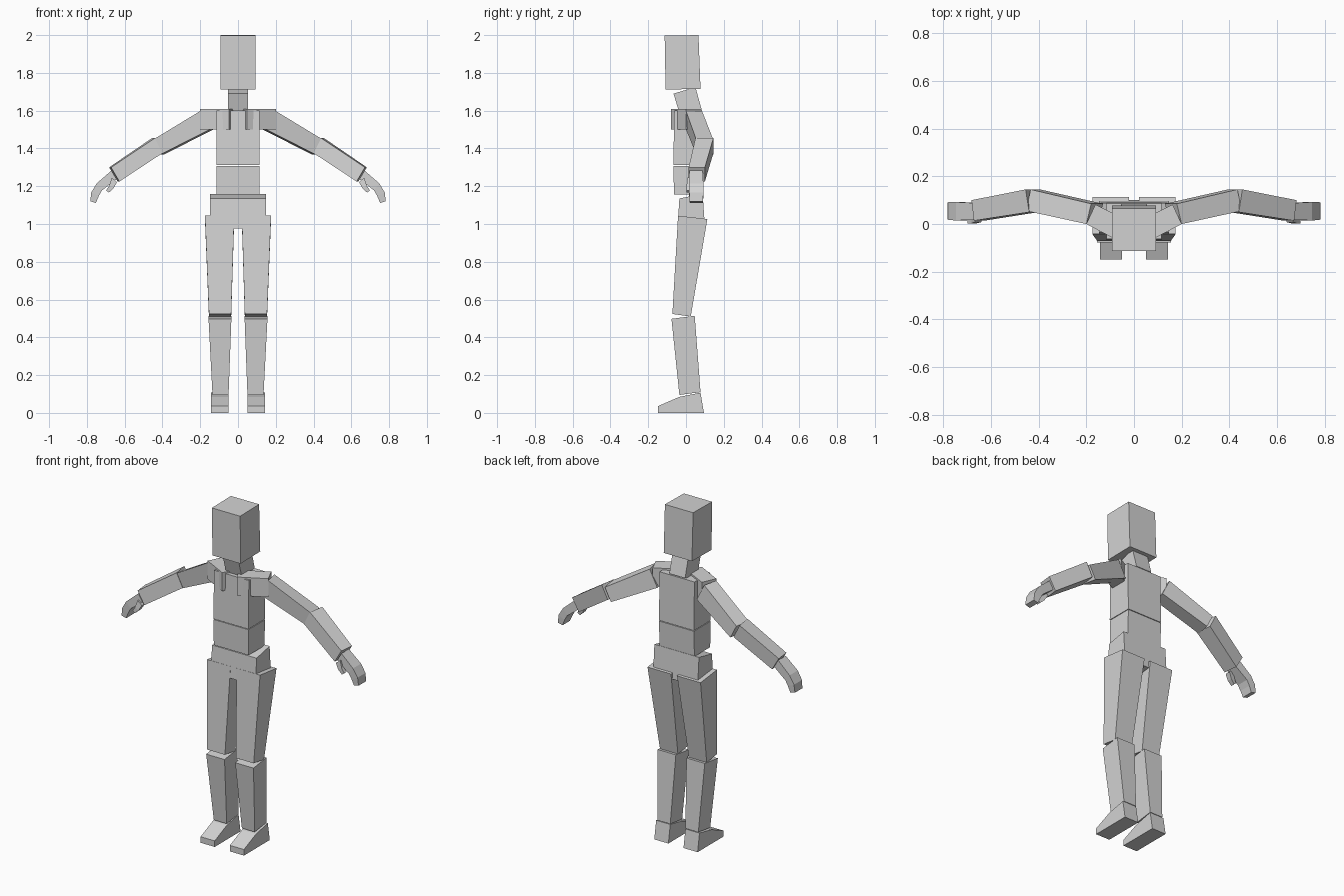
import bpy
import bmesh

cube = bpy.data.objects.get("Cube")
if cube:
    bpy.data.objects.remove(cube, do_unlink=True)

grey = bpy.data.materials.new("light_grey")
grey.use_nodes = True
colour = (0.65, 0.65, 0.65, 1)
grey.diffuse_color = colour
grey.node_tree.nodes["Principled BSDF"].inputs["Base Color"].default_value = colour


def loft(name, ring_a, ring_b):
    """Closed flat-sided block between two matching rings."""
    bm = bmesh.new()
    a = [bm.verts.new(p) for p in ring_a]
    b = [bm.verts.new(p) for p in ring_b]
    bm.faces.new(a)
    bm.faces.new(b)
    n = len(a)
    for i in range(n):
        j = (i + 1) % n
        bm.faces.new((a[i], a[j], b[j], b[i]))
    bmesh.ops.recalc_face_normals(bm, faces=bm.faces)
    mesh = bpy.data.meshes.new(name)
    bm.to_mesh(mesh)
    bm.free()
    mesh.materials.append(grey)
    obj = bpy.data.objects.new(name, mesh)
    bpy.context.collection.objects.link(obj)
    return obj


def level(x0, x1, front, back):
    """Cross-section of an upright part; front and back are (y, z)."""
    return [(x0, *front), (x1, *front), (x1, *back), (x0, *back)]


def cut(s, top, bottom, y0, y1, skew=0):
    """Cross-section of an arm part; top and bottom are (x, z)."""
    (tx, tz), (bx, bz) = top, bottom
    return [(s * tx, y0, tz), (s * (tx + skew), y1, tz),
            (s * (bx + skew), y1, bz), (s * bx, y0, bz)]


# Head, neck and trunk
def trunk(name, w_top, top_f, top_b, w_low, low_f, low_b):
    loft(name, level(-w_top, w_top, top_f, top_b), level(-w_low, w_low, low_f, low_b))


trunk("head", 0.093, (-0.113, 1.997), (0.066, 2.0), 0.093, (-0.108, 1.712), (0.077, 1.715))
trunk("neck", 0.052, (-0.066, 1.69), (0.05, 1.725), 0.052, (-0.03, 1.57), (0.083, 1.605))
trunk("chest", 0.115, (-0.062, 1.6), (0.085, 1.6), 0.115, (-0.067, 1.312), (0.09, 1.312))
trunk("abdomen", 0.115, (-0.066, 1.308), (0.09, 1.308), 0.115, (-0.064, 1.155), (0.085, 1.155))
trunk("pelvis", 0.147, (-0.035, 1.135), (0.088, 1.16), 0.147, (-0.045, 0.975), (0.1, 0.99))

for side, s in (("left", 1), ("right", -1)):
    # Legs
    loft(side + "_thigh",
         level(s * 0.02, s * 0.175, (-0.042, 1.044), (0.113, 1.026)),
         level(s * 0.036, s * 0.154, (-0.072, 0.524), (0.025, 0.51)))
    loft(side + "_shin",
         level(s * 0.035, s * 0.156, (-0.077, 0.498), (0.046, 0.514)),
         level(s * 0.05, s * 0.135, (-0.035, 0.095), (0.077, 0.11)))
    sole = [(-0.148, 0), (-0.148, 0.036), (-0.035, 0.085), (0.077, 0.107), (0.095, 0)]
    loft(side + "_foot", *[[(s * x, y, z) for y, z in sole] for x in (0.05, 0.143)])

    # Collar block, angled backwards towards the shoulder
    plan = [(0.048, -0.08), (0.2, 0.0), (0.162, 0.082), (0.006, 0.003)]
    loft(side + "_collar", *[[(s * x, y, z) for x, y in plan] for z in (1.5, 1.61)])

    # Arm
    loft(side + "_upper_arm",
         cut(s, (0.2, 1.598), (0.15, 1.5), 0.0, 0.085, -0.02),
         cut(s, (0.452, 1.445), (0.412, 1.367), 0.055, 0.145, -0.018))
    loft(side + "_forearm",
         cut(s, (0.44, 1.455), (0.4, 1.375), 0.05, 0.145, 0.015),
         cut(s, (0.672, 1.3), (0.628, 1.225), 0.014, 0.1, 0.01))

    # Hand: palm, two finger segments and the thumb
    knuckles = cut(s, (0.748, 1.215), (0.72, 1.178), 0.015, 0.092)
    fingers = cut(s, (0.777, 1.167), (0.737, 1.148), 0.017, 0.092)
    tips = cut(s, (0.782, 1.12), (0.752, 1.112), 0.02, 0.09)
    loft(side + "_palm", cut(s, (0.67, 1.283), (0.643, 1.237), 0.018, 0.088), knuckles)
    loft(side + "_fingers", knuckles, fingers)
    loft(side + "_fingertips", fingers, tips)
    thumb_joint = cut(s, (0.682, 1.203), (0.66, 1.188), 0.003, 0.032)
    loft(side + "_thumb", cut(s, (0.668, 1.245), (0.64, 1.222), 0.008, 0.04), thumb_joint)
    loft(side + "_thumb_tip", thumb_joint, cut(s, (0.698, 1.178), (0.684, 1.166), 0.003, 0.026))
